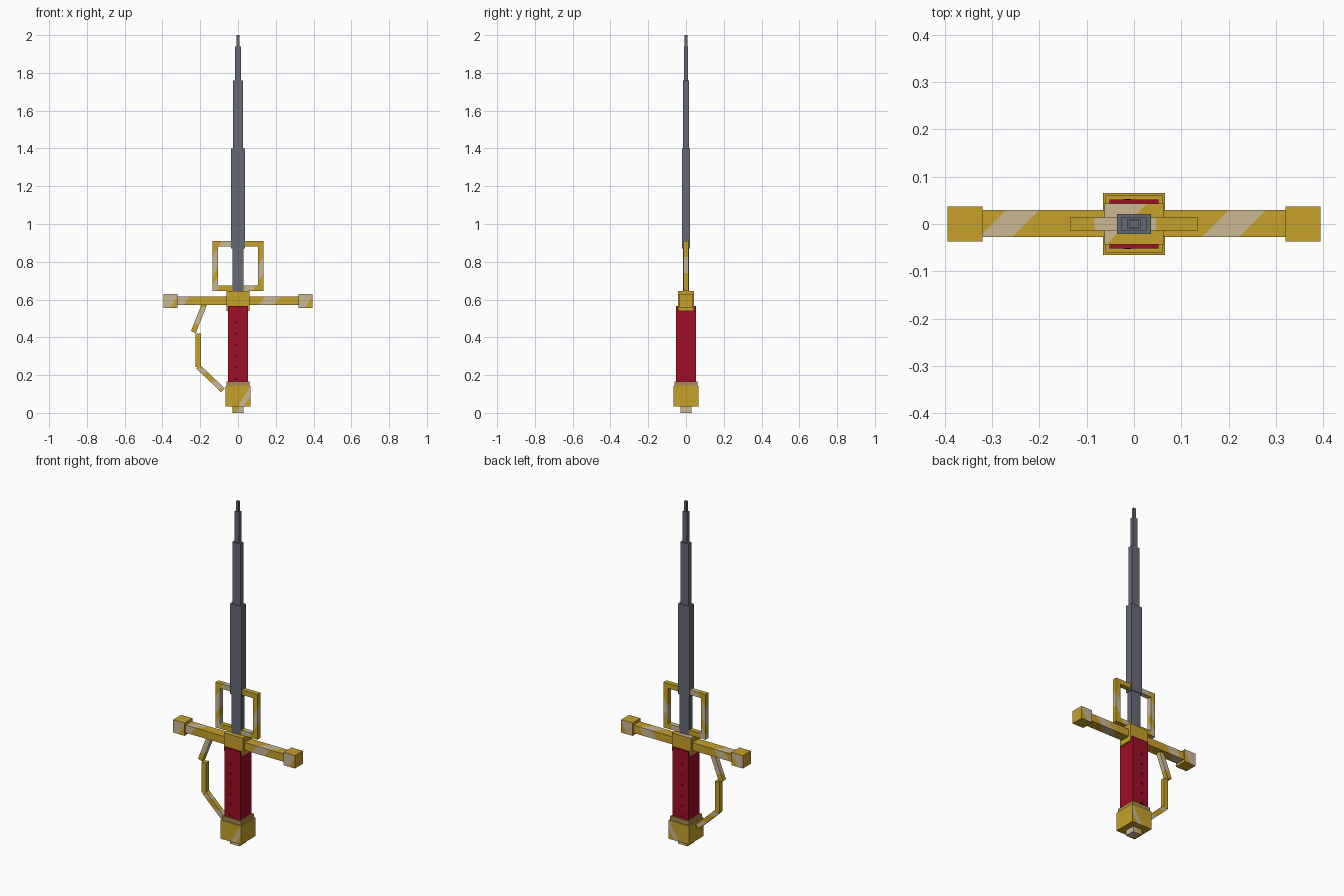
import bpy, bmesh, math
from mathutils import Vector, Matrix

cube = bpy.data.objects.get("Cube")
if cube:
    bpy.data.objects.remove(cube, do_unlink=True)


def material(name, rgb):
    lin = [((c / 255 + 0.055) / 1.055) ** 2.4 for c in rgb] + [1]
    m = bpy.data.materials.new(name)
    m.use_nodes = True
    m.diffuse_color = lin
    m.node_tree.nodes["Principled BSDF"].inputs["Base Color"].default_value = lin
    return m


gold = material("gold", (198, 161, 42))
pale = material("pale_gold", (203, 184, 148))
bronze = material("bronze", (168, 140, 84))
red = material("grip_red", (158, 14, 36))
dark_red = material("dark_red", (100, 10, 26))
steel = material("steel", (101, 106, 116))


def add_box(bm, lo, hi, tilt=0):
    """Box between two corners, optionally turned about y."""
    lo, hi = Vector(lo), Vector(hi)
    mat = (Matrix.Translation((lo + hi) / 2) @ Matrix.Rotation(tilt, 4, 'Y')
           @ Matrix.Diagonal((*(hi - lo), 1)))
    bmesh.ops.create_cube(bm, size=1, matrix=mat)


def block(bm, hx, hy, z0, z1):
    """Box centred on the vertical axis."""
    add_box(bm, (-hx, -hy, z0), (hx, hy, z1))


def streak(bm, normal, bands, keep=lambda f: True):
    """Cut the faces along slanted bands and give those inside slot 1."""
    n = Vector(normal)
    for d in {d for band in bands for d in band}:
        bmesh.ops.bisect_plane(bm, geom=bm.verts[:] + bm.edges[:] + bm.faces[:],
                               plane_co=n * d / n.dot(n), plane_no=n)
    bm.normal_update()
    for f in bm.faces:
        d = f.calc_center_median().dot(n)
        if keep(f) and any(a < d < b for a, b in bands):
            f.material_index = 1


def finish(name, bm, *mats):
    me = bpy.data.meshes.new(name)
    bm.normal_update()
    bm.to_mesh(me)
    bm.free()
    for m in mats:
        me.materials.append(m)
    ob = bpy.data.objects.new(name, me)
    bpy.context.scene.collection.objects.link(ob)
    return ob


# Stepped blade
bm = bmesh.new()
for hx, hy, z0, z1 in ((.03, .017, .64, .88), (.036, .021, .87, 1.4),
                       (.026, .015, 1.4, 1.76), (.015, .01, 1.76, 1.94),
                       (.009, .007, 1.94, 2)):
    block(bm, hx, hy, z0, z1)
finish("blade", bm, steel)

# Square ring above the guard
bm = bmesh.new()
R, T, D, Z0, Z1 = .135, .029, .014, .645, .91
for z in (Z0, Z1 - T):
    add_box(bm, (-R, -D, z), (R, D, z + T))
for x in (-R, R - T):
    add_box(bm, (x, -D, Z0 + T), (x + T, D, Z1 - T))
streak(bm, (1, 0, -.6), ((-.63, -.57), (-.36, -.31), (-.56 + .02, -.5)))
finish("guard_ring", bm, gold, pale)

# Crossguard bar
bm = bmesh.new()
add_box(bm, (-.325, -.028, .57), (.325, .03, .615))
streak(bm, (1, -1, -.7), ((-.73, -.66), (-.26, -.18)),
       lambda f: abs(f.normal.x) < .5)
finish("crossguard", bm, gold, pale)

# Crossguard end blocks
for side, name in ((1, "left_guard_end"), (-1, "right_guard_end")):
    bm = bmesh.new()
    add_box(bm, (side * .357 - .037, -.037, .555), (side * .357 + .037, .037, .63))
    streak(bm, (1, 0, -.6), ((-1, side * .357 - .335),),
           lambda f: abs(f.normal.y) > .5)
    finish(name, bm, gold, pale)

# Central guard block
bm = bmesh.new()
block(bm, .062, .043, .54, .645)
streak(bm, (1, -1, 0), ((-.2, -.015),), lambda f: f.normal.z > .5)
finish("guard_block", bm, gold, pale)

# Grip with small dark marks
bm = bmesh.new()
block(bm, .052, .052, .16, .567)
finish("grip", bm, red)
bm = bmesh.new()
for i in range(6):
    z = .18 + i * .06
    for y in (-.052, .052):
        add_box(bm, (-.02, y - .001, z - .006), (-.006, y + .001, z + .006))
finish("grip_marks", bm, dark_red)

# Collar with bronze sides and gold top
bm = bmesh.new()
block(bm, .06, .06, .135, .165)
for f in bm.faces:
    f.normal_update()
    f.material_index = int(abs(f.normal.z) < .5)
finish("collar", bm, gold, bronze)

# Pommel
bm = bmesh.new()
block(bm, .066, .066, .033, .142)
streak(bm, (1, 0, -.6), ((-.02, .01),), lambda f: abs(f.normal.y) > .5)
finish("pommel", bm, gold, pale)
bm = bmesh.new()
block(bm, .03, .03, 0, .035)
streak(bm, (1, 0, -.6), ((-.012, 1),))
finish("pommel_button", bm, gold, pale)

# Knuckle guard made of three straight bars
bm = bmesh.new()
for (x0, z0), (x1, z1) in (((-.178, .575), (-.236, .428)),
                           ((-.211, .42), (-.211, .242)),
                           ((-.211, .245), (-.08, .12))):
    c = Vector(((x0 + x1) / 2, 0, (z0 + z1) / 2))
    half = Vector((.014, .014, math.hypot(x1 - x0, z1 - z0) / 2))
    add_box(bm, c - half, c + half, math.atan2(x1 - x0, z1 - z0))
streak(bm, (0, 0, 1), ((.13, .165), (.215, .235), (.47, .56)))
finish("knuckle_guard", bm, gold, pale)
